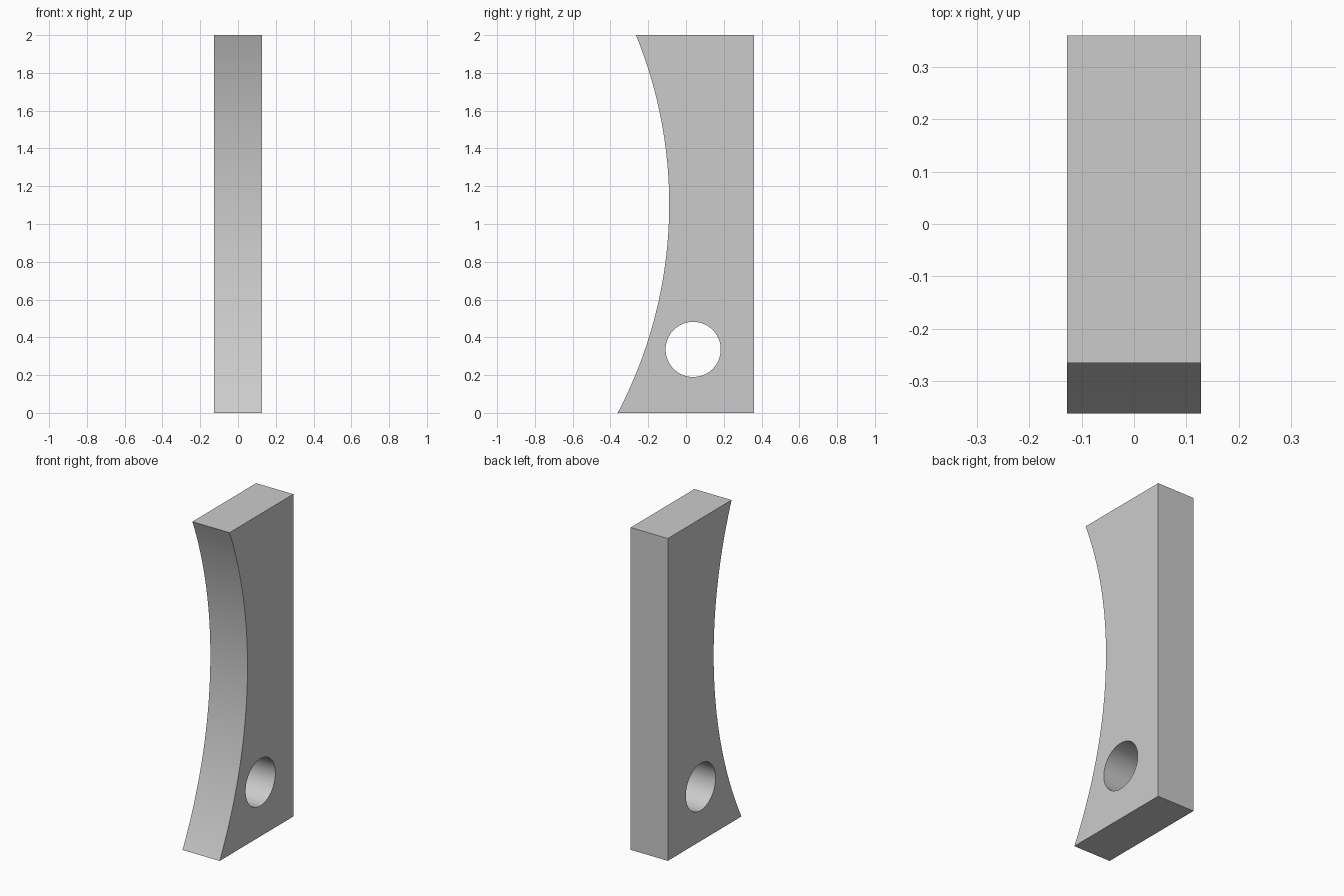
import bpy, bmesh
from math import asin, sin, cos, pi, radians
from mathutils import Matrix

cube = bpy.data.objects.get("Cube")
if cube:
    bpy.data.objects.remove(cube, do_unlink=True)

HALF = 0.1275                      # half thickness along x
BACK, HEIGHT = 0.36, 2.0
ARC_Y, ARC_Z, ARC_R = -2.459, 1.104, 2.37   # circle that hollows the front edge
HOLE_Y, HOLE_Z, HOLE_R = 0.038, 0.336, 0.146

grey = bpy.data.materials.new("plain grey")
grey.use_nodes = True
colour = (0.6, 0.6, 0.6, 1)
grey.diffuse_color = colour
grey.node_tree.nodes["Principled BSDF"].inputs["Base Color"].default_value = colour


def add_object(name, bm):
    bmesh.ops.recalc_face_normals(bm, faces=bm.faces)
    mesh = bpy.data.meshes.new(name)
    bm.to_mesh(mesh)
    bm.free()
    mesh.materials.append(grey)
    obj = bpy.data.objects.new(name, mesh)
    bpy.context.collection.objects.link(obj)
    return obj


# Upright plate: concave front profile extruded across x
steps = 48
low, high = asin(-ARC_Z / ARC_R), asin((HEIGHT - ARC_Z) / ARC_R)
angles = [low + (high - low) * i / steps for i in range(steps + 1)]
profile = [(ARC_Y + ARC_R * cos(a), ARC_Z + ARC_R * sin(a)) for a in angles]
profile += [(BACK, HEIGHT), (BACK, 0)]

bm = bmesh.new()
face = bm.faces.new([bm.verts.new((-HALF, y, z)) for y, z in profile])
extruded = bmesh.ops.extrude_face_region(bm, geom=[face])["geom"]
bmesh.ops.translate(bm, vec=(2 * HALF, 0, 0),
                    verts=[g for g in extruded if isinstance(g, bmesh.types.BMVert)])
plate = add_object("curved_plate", bm)

# Round hole through the lower part
bm = bmesh.new()
bmesh.ops.create_cone(bm, cap_ends=True, segments=64, radius1=HOLE_R, radius2=HOLE_R,
                      depth=4 * HALF,
                      matrix=Matrix.Translation((0, HOLE_Y, HOLE_Z)) @ Matrix.Rotation(pi / 2, 4, "Y"))
cutter = add_object("hole_cutter", bm)
cutter.hide_render = True

bpy.ops.object.select_all(action="DESELECT")
plate.select_set(True)
bpy.context.view_layer.objects.active = plate
cut = plate.modifiers.new("hole", "BOOLEAN")
cut.operation, cut.solver, cut.object = "DIFFERENCE", "EXACT", cutter
bpy.ops.object.modifier_apply(modifier=cut.name)
bpy.data.objects.remove(cutter, do_unlink=True)
bpy.ops.object.shade_smooth_by_angle(angle=radians(30))
